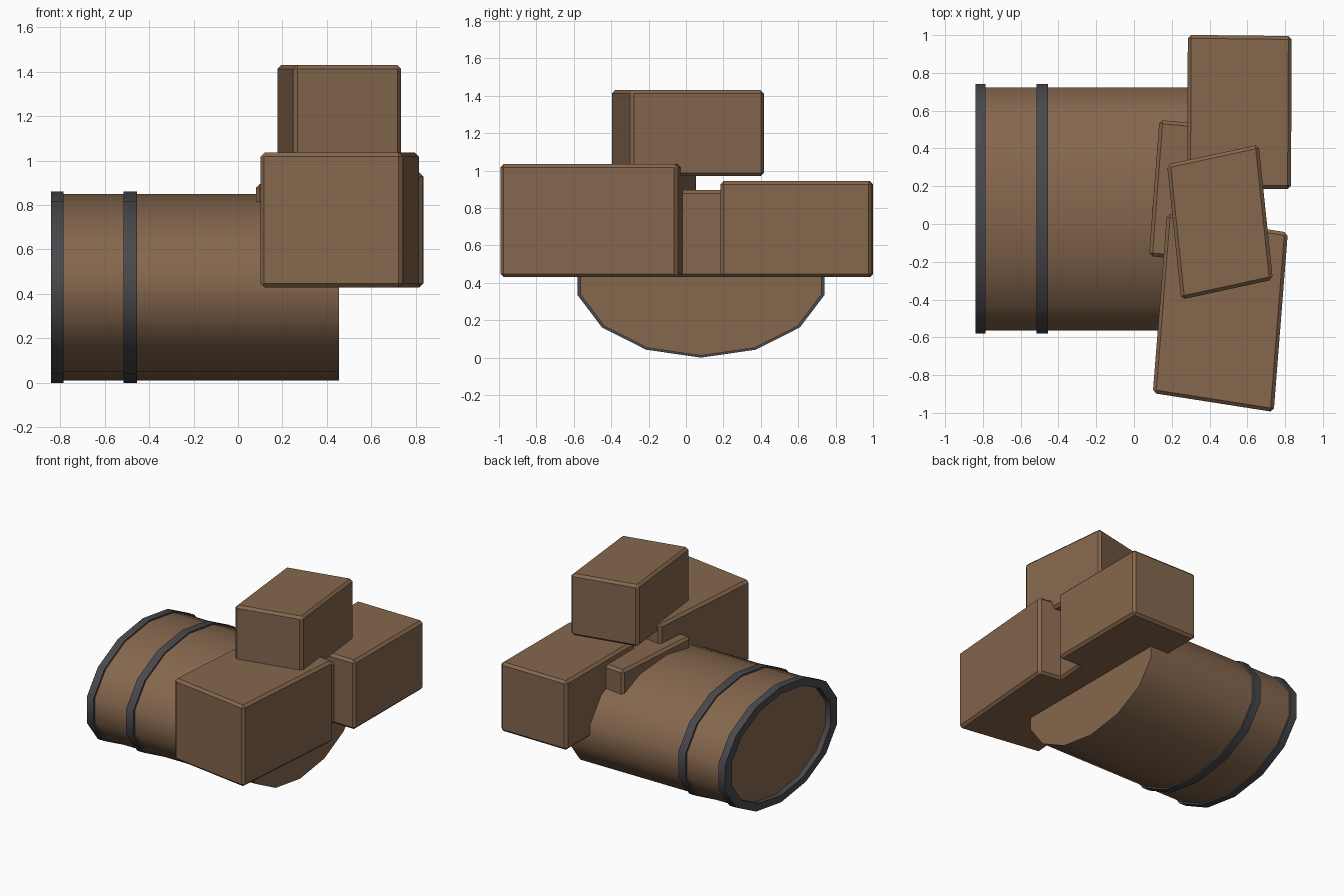
import bpy, bmesh, math

if "Cube" in bpy.data.objects:
    bpy.data.objects.remove(bpy.data.objects["Cube"])

SIDES = 14
CY, CZ = 0.08, 0.43          # barrel axis
RY, RZ = 0.677, 0.43         # outer radii of the hoops


def material(name, rgb):
    m = bpy.data.materials.new(name)
    m.diffuse_color = (*rgb, 1)
    m.use_nodes = True
    m.node_tree.nodes["Principled BSDF"].inputs["Base Color"].default_value = m.diffuse_color
    return m


wood = material("brown wood", (0.235, 0.135, 0.075))
iron = material("dark iron", (0.066, 0.066, 0.074))


def finish(bm, name, mat, smooth_angle=None):
    bmesh.ops.recalc_face_normals(bm, faces=bm.faces)
    me = bpy.data.meshes.new(name)
    bm.to_mesh(me)
    bm.free()
    me.materials.append(mat)
    ob = bpy.data.objects.new(name, me)
    bpy.context.collection.objects.link(ob)
    if smooth_angle:
        bpy.ops.object.select_all(action='DESELECT')
        ob.select_set(True)
        bpy.context.view_layer.objects.active = ob
        bpy.ops.object.shade_smooth_by_angle(angle=math.radians(smooth_angle))
    return ob


def loop(bm, x, s):
    """Oval loop of vertices around the barrel axis."""
    verts = []
    for i in range(SIDES):
        a = 2 * math.pi * i / SIDES
        verts.append(bm.verts.new((x, CY + RY * s * math.sin(a), CZ + RZ * s * math.cos(a))))
    return verts


def bridge(bm, a, b):
    for i in range(SIDES):
        j = (i + 1) % SIDES
        bm.faces.new((a[i], a[j], b[j], b[i]))


def barrel(name, x0, x1, s):
    bm = bmesh.new()
    a, b = loop(bm, x0, s), loop(bm, x1, s)
    bridge(bm, a, b)
    bm.faces.new(a)
    bm.faces.new(b)
    return finish(bm, name, wood, 50)


def hoop(name, x0, x1, inner):
    bm = bmesh.new()
    loops = [loop(bm, x, s) for x, s in ((x0, 1), (x1, 1), (x1, inner), (x0, inner))]
    for k in range(4):
        bridge(bm, loops[k], loops[(k + 1) % 4])
    return finish(bm, name, iron, 50)


def crate(name, centre, u, v, z0, z1):
    """Slightly skewed box with edge vectors u and v and chamfered edges."""
    bm = bmesh.new()
    bmesh.ops.create_cube(bm, size=1)
    for w in bm.verts:
        x, y, z = w.co
        w.co = (centre[0] + x * u[0] + y * v[0],
                centre[1] + x * u[1] + y * v[1],
                z0 + (z + 0.5) * (z1 - z0))
    bmesh.ops.bevel(bm, geom=bm.edges[:], offset=0.018, segments=1,
                    affect='EDGES', profile=0.5)
    return finish(bm, name, wood)


# Barrel lying along x, with its two hoops
barrel("barrel", -0.80, 0.455, 0.975)
hoop("end_hoop", -0.84, -0.785, 0.88)
hoop("middle_hoop", -0.515, -0.455, 0.88)

# Heap of blocks at the far end
crate("front_block", (0.457, -0.47), (0.64, -0.10), (0.075, 0.95), 0.43, 1.035)
crate("back_block", (0.558, 0.593), (0.55, -0.006), (0.004, 0.81), 0.43, 0.945)
crate("middle_block", (0.382, 0.165), (0.55, -0.05), (0.055, 0.72), 0.43, 0.895)
crate("top_block", (0.455, 0.01), (0.485, 0.105), (-0.075, 0.715), 0.97, 1.43)
